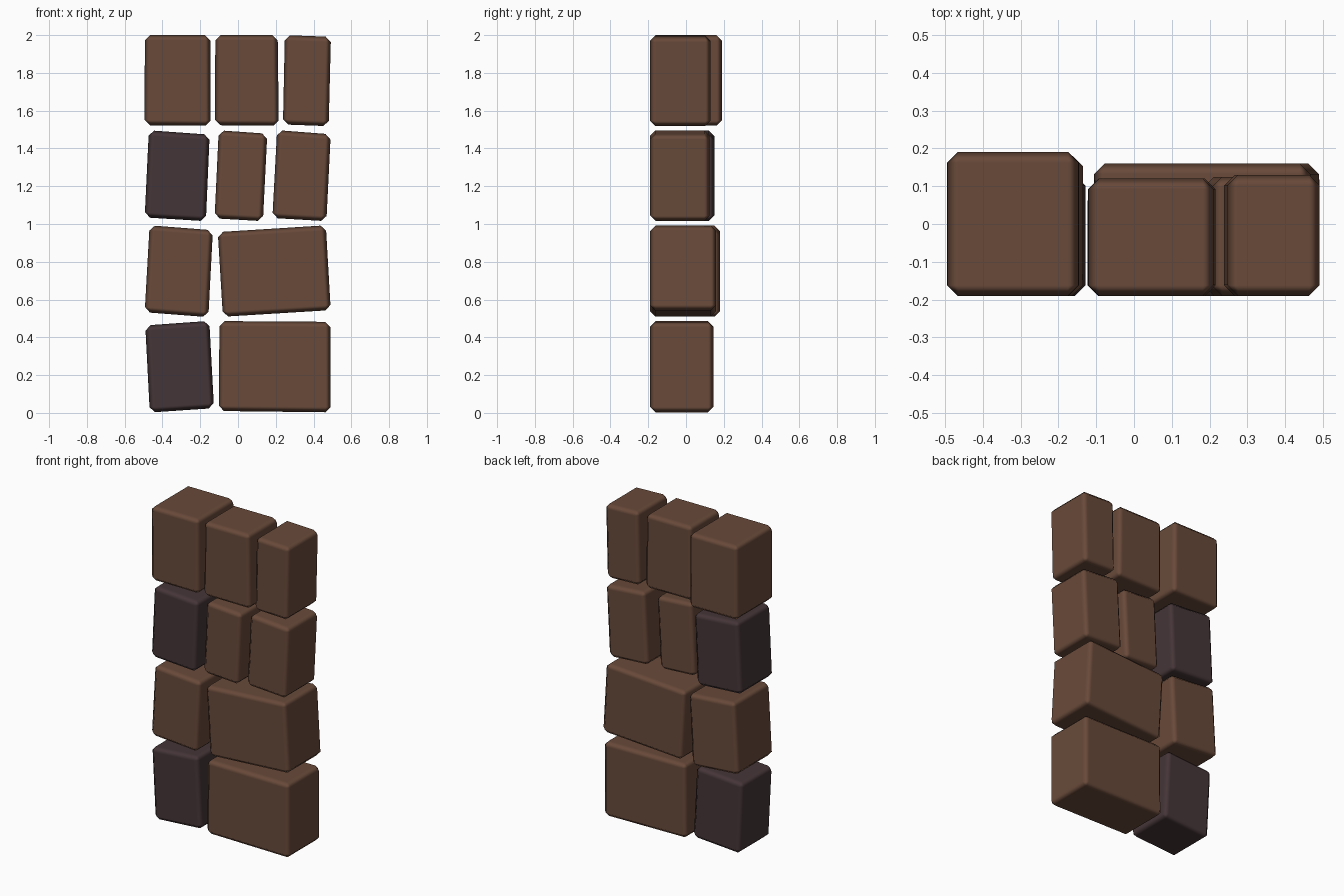
import bpy, bmesh

if "Cube" in bpy.data.objects:
    bpy.data.objects.remove(bpy.data.objects["Cube"])


def material(name, rgb):
    m = bpy.data.materials.new(name)
    m.diffuse_color = (*rgb, 1)
    m.use_nodes = True
    m.node_tree.nodes["Principled BSDF"].inputs["Base Color"].default_value = m.diffuse_color
    return m


brown = material("brown_stone", (0.14, 0.068, 0.042))
dark = material("dark_stone", (0.06, 0.036, 0.039))
FRONT = -0.19


# A brick: four front-view corners (x, z) pushed back in y, with soft chamfers
def brick(name, corners, back, mat):
    bm = bmesh.new()
    f = [bm.verts.new((x, FRONT, z)) for x, z in corners]
    b = [bm.verts.new((x, back, z)) for x, z in corners]
    bm.faces.new(f)
    bm.faces.new(b[::-1])
    for i in range(4):
        j = (i + 1) % 4
        bm.faces.new((f[i], b[i], b[j], f[j]))
    bmesh.ops.recalc_face_normals(bm, faces=bm.faces)
    for face in bm.faces:
        face.smooth = True
    me = bpy.data.meshes.new(name)
    bm.to_mesh(me)
    bm.free()
    me.materials.append(mat)
    ob = bpy.data.objects.new(name, me)
    bpy.context.collection.objects.link(ob)
    bev = ob.modifiers.new("chamfer", "BEVEL")
    bev.width = 0.028
    bev.segments = 1
    bev.limit_method = 'NONE'
    bev.harden_normals = True


# Corners run bottom left, bottom right, top right, top left
# Top course
brick("top_left_brick", [(-.495, 1.523), (-.145, 1.52), (-.147, 2), (-.493, 2)], .19, brown)
brick("top_middle_brick", [(-.122, 1.523), (.216, 1.521), (.21, 2), (-.12, 2)], .12, brown)
brick("top_right_brick", [(.238, 1.527), (.48, 1.518), (.492, 1.991), (.248, 2)], .13, brown)
# Third course
brick("third_left_brick", [(-.494, 1.035), (-.17, 1.015), (-.15, 1.473), (-.472, 1.496)], .15, dark)
brick("third_middle_brick", [(-.124, 1.03), (.132, 1.015), (.155, 1.478), (-.102, 1.496)], .09, brown)
brick("third_right_brick", [(.182, 1.032), (.468, 1.015), (.491, 1.475), (.207, 1.497)], .125, brown)
# Second course
brick("second_left_brick", [(-.494, .533), (-.157, .507), (-.133, .967), (-.468, .993)], .18, brown)
brick("second_right_brick", [(-.08, .509), (.491, .544), (.465, .993), (-.107, .957)], .16, brown)
# Bottom course
brick("bottom_left_brick", [(-.467, .002), (-.127, .025), (-.152, .487), (-.491, .463)], .13, dark)
brick("bottom_right_brick", [(-.102, .01), (.491, .003), (.49, .482), (-.098, .486)], .145, brown)
